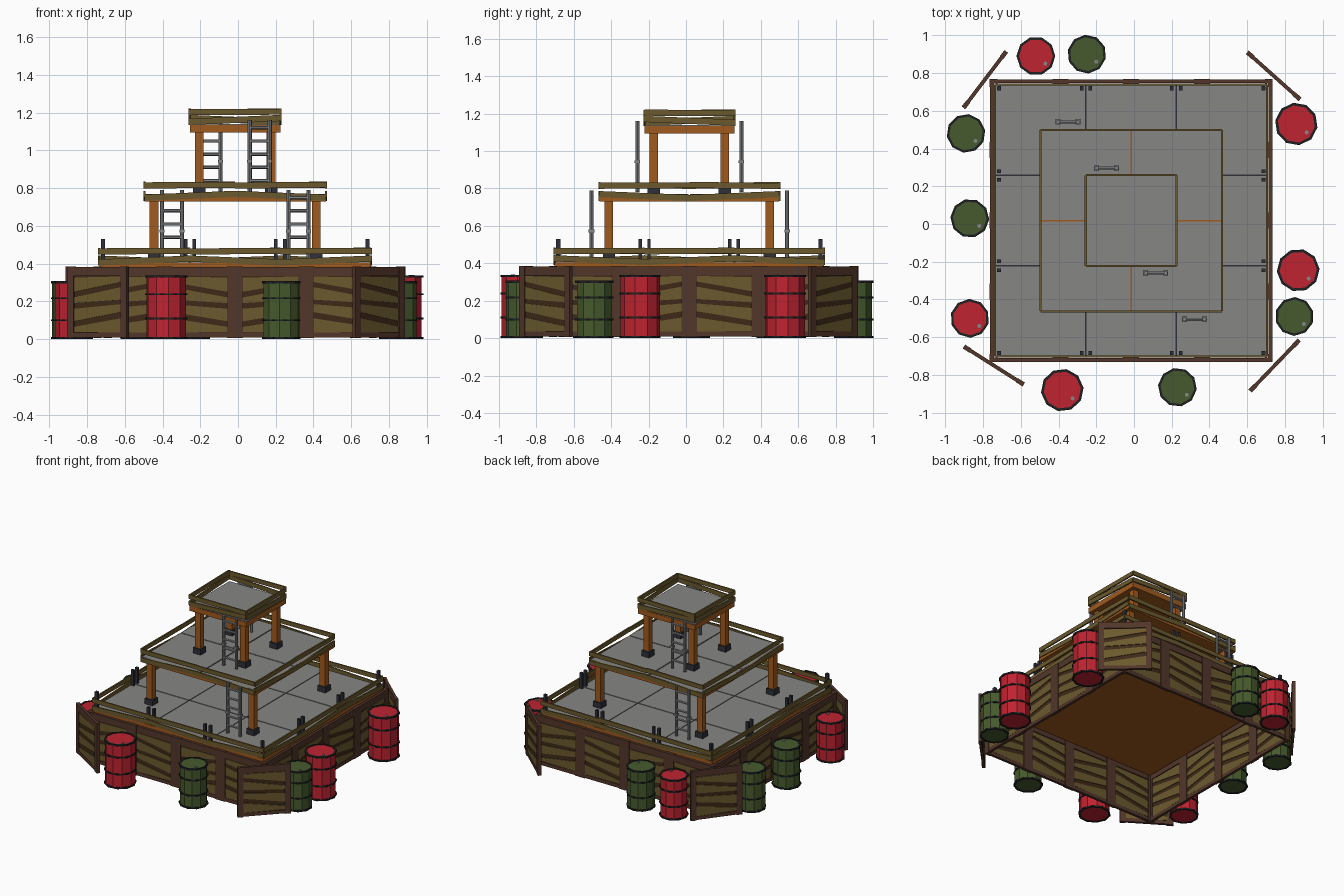
import bpy, bmesh, math, random
from mathutils import Matrix, Vector

if "Cube" in bpy.data.objects:
    bpy.data.objects.remove(bpy.data.objects["Cube"])

random.seed(4)
PI = math.pi


def material(name, hexcode):
    lin = []
    for i in (0, 2, 4):
        c = int(hexcode[i:i + 2], 16) / 255
        lin.append(c / 12.92 if c < 0.04045 else ((c + 0.055) / 1.055) ** 2.4)
    m = bpy.data.materials.new(name)
    m.diffuse_color = (*lin, 1)
    m.use_nodes = True
    m.node_tree.nodes["Principled BSDF"].inputs["Base Color"].default_value = m.diffuse_color
    return m


FRAME = material("dark brown wood", "52362A")
PLANK = material("olive plank", "6C5A2E")
BACK = material("shadow brown board", "3E2A18")
BEAM = material("orange wood", "A05A1E")
DECK = material("grey deck", "868684")
METAL = material("ladder grey", "85878A")
STEEL = material("dark steel", "2E303A")
RED = material("barrel red", "BE2330")
GREEN = material("barrel green", "465A2D")
BAND = material("barrel band", "1E2022")

CENTRE = Matrix.Translation((-0.015, 0.018, 0))


def finish(bm, name, mat):
    bmesh.ops.recalc_face_normals(bm, faces=bm.faces)
    me = bpy.data.meshes.new(name)
    bm.to_mesh(me)
    bm.free()
    me.materials.append(mat)
    ob = bpy.data.objects.new(name, me)
    bpy.context.collection.objects.link(ob)
    return ob


def box(bm, lo, hi, M=Matrix()):
    lo, hi = Vector(lo), Vector(hi)
    bmesh.ops.create_cube(bm, size=1, matrix=M @ Matrix.Translation((lo + hi) / 2)
                          @ Matrix.Diagonal((*(hi - lo), 1)))


def slat(bm, x0, x1, zl, zr, y0, y1, M):
    """Tapered plank: (low, high) heights at its left and right ends."""
    pts = [(x0, zl[0]), (x1, zr[0]), (x1, zr[1]), (x0, zl[1])]
    a = [bm.verts.new(M @ Vector((x, y0, z))) for x, z in pts]
    b = [bm.verts.new(M @ Vector((x, y1, z))) for x, z in pts]
    bm.faces.new(a)
    bm.faces.new(b[::-1])
    for i in range(4):
        j = (i + 1) % 4
        bm.faces.new((a[i], b[i], b[j], a[j]))


def rod(bm, p, q, r, sides=8):
    p, q = Vector(p), Vector(q)
    d = q - p
    bmesh.ops.create_cone(bm, cap_ends=True, segments=sides, radius1=r, radius2=r, depth=d.length,
                          matrix=Matrix.Translation((p + q) / 2)
                          @ d.to_track_quat('Z', 'Y').to_matrix().to_4x4())


def side(k):
    return CENTRE @ Matrix.Rotation(k * PI / 2, 4, 'Z')


# Crate panels: frame, backing board and crooked planks
PW, PH = 0.375, 0.385
SLATS = [((0.01, 0.10), (0.0, 0.25)), ((0.20, 0.42), (0.36, 0.50)),
         ((0.52, 0.62), (0.58, 0.80)), ((0.72, 0.97), (0.89, 0.99))]


def panel(bms, M, flip):
    fr, bk, pl = bms
    t, s, b, u = 0.012, 0.042, 0.035, 0.05
    for x in (0, PW - s):
        box(fr, (x, -t, 0.005), (x + s, t, PH), M)
    box(fr, (s, -t + .002, 0.008), (PW - s, t - .002, b), M)
    box(fr, (s, -t + .002, PH - u), (PW - s, t - .002, PH - .002), M)
    box(bk, (s, -.003, b), (PW - s, .003, PH - u), M)
    h = PH - u - b
    for zl, zr in SLATS:
        if flip:
            zl, zr = zr, zl
        slat(pl, s, PW - s, [b + v * h for v in zl], [b + v * h for v in zr], -.008, .008, M)


def panel_object(name, placements):
    bms = [bmesh.new() for _ in range(3)]
    for M, flip in placements:
        panel(bms, M, flip)
    for bm, part, mat in zip(bms, ("frame", "backing", "planks"), (FRAME, BACK, PLANK)):
        finish(bm, f"{name}_{part}", mat)


for k, n in enumerate(("front", "right", "back", "left")):
    panel_object(f"{n}_wall", [(side(k) @ Matrix.Translation((-0.75 + i * PW, -0.738, 0)),
                                (i + k) % 2) for i in range(4)])

# Leaning crate sides at the four corners
DOORS = {"front_left": ((-0.90, -0.65), (-0.585, -0.85)), "front_right": ((0.615, -0.885), (0.875, -0.615)),
         "back_right": ((0.88, 0.66), (0.60, 0.91)), "back_left": ((-0.68, 0.91), (-0.90, 0.62))}
for i, (n, (a, b)) in enumerate(DOORS.items()):
    ang = math.atan2(b[1] - a[1], b[0] - a[0])
    mid = ((a[0] + b[0]) / 2, (a[1] + b[1]) / 2, 0)
    M = Matrix.Translation(mid) @ Matrix.Rotation(ang, 4, 'Z') @ Matrix.Translation((-PW / 2, 0, 0))
    panel_object(f"{n}_corner_panel", [(M, i % 2)])

# Three decks of square tiles with rails: tiles, bottom, top, lower rail, upper rail
TIERS = [("lower", 3, 0.365, 0.41, 0.40, 0.45), ("middle", 2, 0.73, 0.77, 0.743, 0.80),
         ("top", 1, 1.095, 1.14, 1.145, 1.188)]
for name, n, bot, top, low, up in TIERS:
    h = 0.24 * n
    bm = bmesh.new()
    box(bm, (-h, -h, bot), (h, h, top - .006), CENTRE)
    finish(bm, f"{name}_deck_beams", BEAM)
    bm = bmesh.new()
    for i in range(n):
        for j in range(n):
            x, y = -h + .48 * i, -h + .48 * j
            box(bm, (x + .004, y + .004, top - .006), (x + .476, y + .476, top), CENTRE)
    finish(bm, f"{name}_deck_plates", DECK)
    bm = bmesh.new()
    for k in range(4):
        for i in range(n):
            x0 = -h + .48 * i
            x1 = x0 + .48
            d = 0.01 if (i + k) % 2 else -0.01
            e = random.uniform(-.003, .003)
            slat(bm, x0, x1, (low + d, low + d + .033), (low - d, low - d + .033), -h - .006, -h + .005, side(k))
            slat(bm, x0, x1, (up + e, up + e + .033), (up - e, up - e + .031), -h - .006, -h + .005, side(k))
    finish(bm, f"{name}_rails", PLANK)

# Dark strips in the lower deck seams
bm = bmesh.new()
for k in range(4):
    box(bm, (-.72, -.244, .403), (.72, -.236, .406), side(k))
finish(bm, "lower_deck_seams", STEEL)

# Steel brackets along the lower rail
bm = bmesh.new()
for k in range(4):
    for x in (-.70, -.262, -.216, .216, .262, .70):
        box(bm, (x - .009, -.712, .41), (x + .009, -.690, .53), side(k))
finish(bm, "rail_brackets", STEEL)

# Posts with steel feet
for name, r, z0, z1 in (("middle", .43, .41, .735), ("top", .19, .77, 1.10)):
    posts, feet = bmesh.new(), bmesh.new()
    for k in range(4):
        box(posts, (r - .023, r - .023, z0), (r + .023, r + .023, z1), side(k))
        box(feet, (r - .033, r - .033, z0), (r + .033, r + .033, z0 + .042), side(k))
    finish(posts, f"{name}_posts", BEAM)
    finish(feet, f"{name}_post_feet", STEEL)

# Ladders, front and back
for name, x, y, z in (("lower", .335, -.523, .41), ("upper", .13, -.278, .78)):
    for k, f in ((0, "front"), (2, "back")):
        bm = bmesh.new()
        for s in (-.053, .053):
            rod(bm, (x + s, y, z), (x + s, y, z + .38), .011)
            box(bm, (x + s - .013, y - .015, z + .155), (x + s + .013, y + .015, z + .17))
        for i in range(5):
            rod(bm, (x - .053, y, z + .06 + .07 * i), (x + .053, y, z + .06 + .07 * i), .009, 6)
        bm.transform(side(k))
        finish(bm, f"{name}_{f}_ladder", METAL)

# Barrels: body, dark hoops and filler cap


def hoop(bm, r0, r1, z0, z1, turn, n=10):
    prof = [(r0, z0), (r1, z0), (r1, z1), (r0, z1)]
    rings = [[bm.verts.new((r * math.cos(turn + 2 * PI * i / n), r * math.sin(turn + 2 * PI * i / n), z))
              for r, z in prof] for i in range(n)]
    for i in range(n):
        a, b = rings[i], rings[(i + 1) % n]
        for j in range(4):
            bm.faces.new((a[j], a[j - 1], b[j - 1], b[j]))


BARRELS = [(-.52, .89, .10, RED), (-.25, .90, .10, GREEN), (-.89, .48, .10, GREEN), (-.87, .03, .10, GREEN),
           (-.87, -.50, .10, RED), (-.38, -.88, .11, RED), (.23, -.865, .10, GREEN), (.85, -.49, .10, GREEN),
           (.87, -.245, .11, RED), (.86, .53, .11, RED)]
for i, (x, y, r, mat) in enumerate(BARRELS):
    h, turn = r * 3.07, i * 0.4
    place = Matrix.Translation((x, y, 0))
    bm = bmesh.new()
    bmesh.ops.create_cone(bm, cap_ends=True, segments=10, radius1=r * .97, radius2=r * .97, depth=h - .008,
                          matrix=place @ Matrix.Translation((0, 0, h / 2)) @ Matrix.Rotation(turn, 4, 'Z'))
    finish(bm, f"barrel_{i + 1}_body", mat)
    bm = bmesh.new()
    for z0, z1 in ((0, .012), (h * .31, h * .31 + .01), (h * .69, h * .69 + .01), (h - .012, h)):
        hoop(bm, r * .9, r * 1.03, z0, z1, turn)
    bm.transform(place)
    finish(bm, f"barrel_{i + 1}_hoops", BAND)
    bm = bmesh.new()
    rod(bm, (x + .5 * r, y - .4 * r, h - .006), (x + .5 * r, y - .4 * r, h + .001), .011)
    finish(bm, f"barrel_{i + 1}_cap", METAL)
